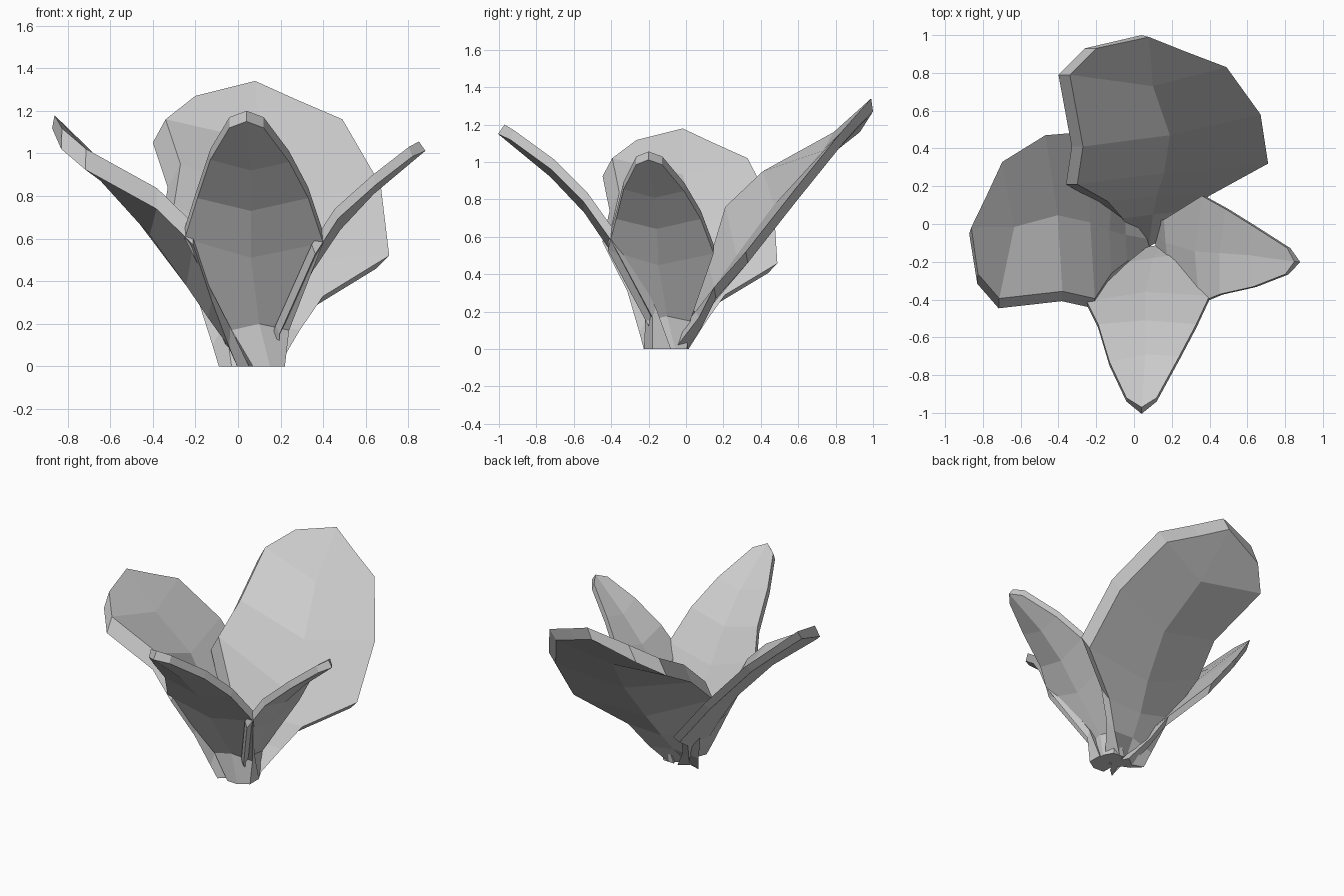
import bpy, bmesh
from mathutils import Vector, Matrix
from math import radians

if "Cube" in bpy.data.objects:
    bpy.data.objects.remove(bpy.data.objects["Cube"])

# Inner-surface rows from root to tip: left edge, centre rib, right edge
SLIM = [
    [(0.07, -0.12, 0.00), (0.15, -0.11, 0.00), (0.22, -0.08, 0.00)],
    [(-0.03, -0.20, 0.22), (0.10, -0.18, 0.25), (0.24, -0.16, 0.22)],
    [(-0.25, -0.41, 0.65), (0.06, -0.36, 0.56), (0.40, -0.38, 0.63)],
    [(-0.19, -0.53, 0.84), (0.06, -0.51, 0.78), (0.33, -0.53, 0.84)],
    [(-0.13, -0.73, 1.02), (0.06, -0.69, 0.97), (0.24, -0.70, 1.01)],
    [(-0.04, -0.92, 1.17), (0.04, -0.97, 1.20), (0.12, -0.92, 1.17)],
]
BROAD = [
    [(-0.03, -0.07, 0.00), (0.08, -0.12, 0.00), (0.19, -0.06, 0.00)],
    [(-0.06, 0.03, 0.21), (0.10, 0.05, 0.20), (0.29, 0.07, 0.17)],
    [(-0.14, 0.12, 0.46), (0.12, 0.15, 0.33), (0.40, 0.15, 0.33)],
    [(-0.30, 0.21, 0.76), (0.16, 0.27, 0.50), (0.71, 0.32, 0.52)],
    [(-0.27, 0.41, 0.95), (0.19, 0.47, 0.77), (0.67, 0.58, 0.85)],
    [(-0.34, 0.79, 1.16), (0.10, 0.73, 1.06), (0.49, 0.83, 1.16)],
    [(-0.20, 0.93, 1.27), (0.08, 0.99, 1.34), (0.28, 0.91, 1.25)],
]
# Offset from the inner to the outer surface, per column
SLIM_BACKING = [(0.00, -0.02, -0.05), (0.00, -0.035, -0.05), (0.00, -0.02, -0.05)]
BROAD_BACKING = [(-0.06, 0.00, -0.11), (-0.04, 0.01, -0.07), (-0.06, 0.01, -0.06)]


def petal(name, rows, backing, turn=0, size=(1, 1, 1), shift=(0, 0, 0)):
    """Thick faceted petal: inner surface, shifted outer surface and a rim."""
    bm = bmesh.new()
    n = len(rows)
    inner = [[bm.verts.new(p) for p in row] for row in rows]
    outer = []
    for row in rows:
        line = []
        for p, d in zip(row, backing):
            q = Vector(p) + Vector(d)
            if p[2] == 0:                       # root stays on the ground
                q.y += 0.06 if d[1] >= 0 else -0.08
            q.z = max(q.z, 0)
            line.append(bm.verts.new(q))
        outer.append(line)
    for grid in (inner, outer):
        for i in range(n - 1):
            for j in range(2):
                bm.faces.new((grid[i][j], grid[i][j + 1],
                              grid[i + 1][j + 1], grid[i + 1][j]))
    # rim around the petal
    ring = [(i, 0) for i in range(n)] + [(n - 1, 1)]
    ring += [(i, 2) for i in range(n - 1, -1, -1)] + [(0, 1)]
    for (a, b), (c, d) in zip(ring, ring[1:] + ring[:1]):
        bm.faces.new((inner[a][b], inner[c][d], outer[c][d], outer[a][b]))
    bmesh.ops.transform(bm, verts=bm.verts, matrix=(
        Matrix.Translation(shift) @ Matrix.Rotation(radians(turn), 4, 'Z')
        @ Matrix.Diagonal((*size, 1))))
    bmesh.ops.recalc_face_normals(bm, faces=bm.faces)
    mesh = bpy.data.meshes.new(name)
    bm.to_mesh(mesh)
    bm.free()
    ob = bpy.data.objects.new(name, mesh)
    bpy.context.collection.objects.link(ob)
    return ob


# Slim petals: front, and a smaller turned copy on the right
petal("front_petal", SLIM, SLIM_BACKING)
petal("right_petal", SLIM, SLIM_BACKING, 86, (0.87, 0.87, 0.88), (0.005, -0.175, 0))

# Broad petals: back, and a smaller turned copy on the left
petal("back_petal", BROAD, BROAD_BACKING)
petal("left_petal", BROAD, BROAD_BACKING, 86, (0.87, 0.87, 0.88), (-0.007, -0.147, 0))
